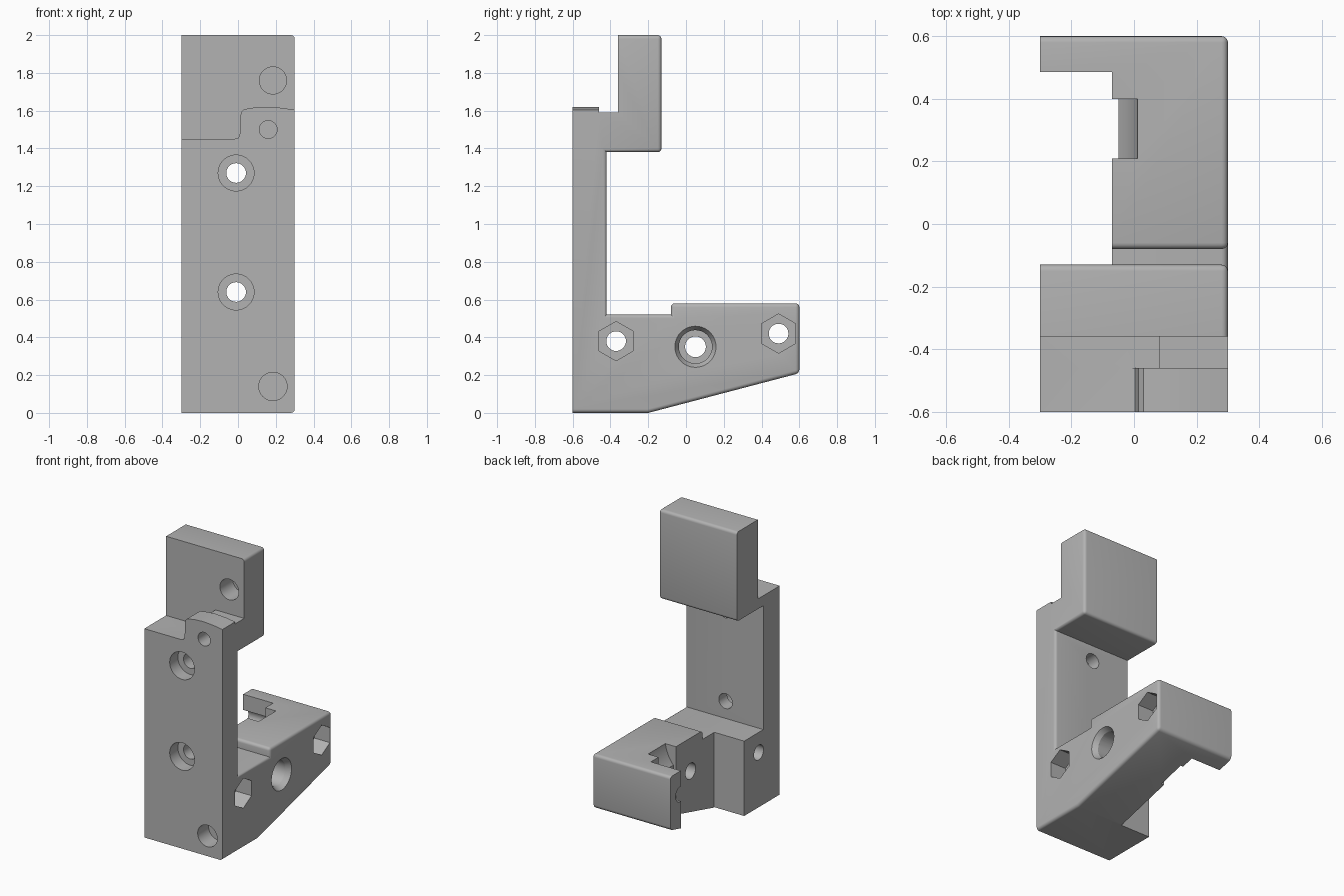
import bpy, bmesh, math
from mathutils import Matrix, Vector

if "Cube" in bpy.data.objects:
    bpy.data.objects.remove(bpy.data.objects["Cube"])

grey = bpy.data.materials.new("plain grey")
grey.use_nodes = True
grey.diffuse_color = (0.45, 0.45, 0.45, 1)
grey.node_tree.nodes["Principled BSDF"].inputs["Base Color"].default_value = grey.diffuse_color


def make(name, bm):
    bmesh.ops.recalc_face_normals(bm, faces=bm.faces)
    mesh = bpy.data.meshes.new(name)
    bm.to_mesh(mesh)
    bm.free()
    obj = bpy.data.objects.new(name, mesh)
    bpy.context.collection.objects.link(obj)
    mesh.materials.append(grey)
    return obj


def prism(points, axis, lo, hi):
    """Extrude a 2D outline along x (points are y, z) or y (points are x, z)."""
    bm = bmesh.new()
    place = (lambda p: (lo, p[0], p[1])) if axis == "x" else (lambda p: (p[0], lo, p[1]))
    face = bm.faces.new([bm.verts.new(place(p)) for p in points])
    top = bmesh.ops.extrude_face_region(bm, geom=[face])["geom"]
    step = Vector((hi - lo, 0, 0) if axis == "x" else (0, hi - lo, 0))
    bmesh.ops.translate(bm, vec=step, verts=[g for g in top if isinstance(g, bmesh.types.BMVert)])
    return bm


def ring(u, v, radius, sides):
    # first point at the top
    return [(u + radius * math.sin(2 * math.pi * i / sides),
             v + radius * math.cos(2 * math.pi * i / sides)) for i in range(sides)]


def cut(bm):
    cutter = make("cutter", bm)
    cutter.hide_render = True
    mod = body.modifiers.new("cut", "BOOLEAN")
    mod.operation = "DIFFERENCE"
    mod.solver = "EXACT"
    mod.object = cutter
    bpy.ops.object.modifier_apply(modifier=mod.name)
    bpy.data.objects.remove(cutter)


def box(x0, x1, y0, y1, z0, z1):
    return prism([(y0, z0), (y1, z0), (y1, z1), (y0, z1)], "x", x0, x1)


# Bracket body: side outline with rounded outer edges
outline = [(-.6, 0), (-.2, 0), (.6, .21), (.6, .58), (-.08, .58), (-.08, .52), (-.42, .52),
           (-.42, 1.38), (-.13, 1.38), (-.13, 2), (-.36, 2), (-.36, 1.59), (-.46, 1.59),
           (-.46, 1.64), (-.6, 1.64)]
bm = prism(outline, "x", -.3, .3)
round_corners = [outline[i] for i in (2, 3, 4, 8, 9)]
soft = []
for e in bm.edges:
    a, b = e.verts[0].co, e.verts[1].co
    if abs(a.x - b.x) > .1:
        if any(abs(a.y - y) + abs(a.z - z) < .001 for y, z in round_corners):
            soft.append(e)
    elif a.x > 0:
        mid = (a + b) / 2
        if mid.y > -.43 and (mid.z < 1.5 or mid.y > -.3) or mid.z < .01:
            soft.append(e)
bmesh.ops.bevel(bm, geom=soft, offset=.02, segments=4, profile=.5, affect="EDGES")
body = make("bracket_body", bm)
bpy.context.view_layer.objects.active = body
body.select_set(True)

# Stepped, gently arched top of the pillar
arch = [(-.4, 1.45), (-.02, 1.45), (.003, 1.457), (.01, 1.48), (.015, 1.59), (.03, 1.607),
        (.09, 1.617), (.15, 1.62), (.23, 1.615), (.31, 1.603), (.31, 1.8), (-.4, 1.8)]
cut(prism(arch, "y", -.7, -.36))
cut(box(-.4, .08, -.46, -.36, 1.45, 1.8))

# Open recess behind the pillar, leaving the end lip
cut(box(-.4, -.07, -.21, .485, -.1, 1))

# Saddle notch in the arm
cut(box(-.4, -.05, .21, .4, -.1, 1))
cut(prism(ring(-.25, .62, .265, 64), "y", .21, .4))

# Counterbored screw holes through the pillar
for z in (1.27, .64):
    cut(prism(ring(-.01, z, .095, 40), "y", -.7, -.51))
    cut(prism(ring(-.01, z, .052, 32), "y", -.7, -.3))

# Blind holes in the front
for x, z, radius, y0, y1 in ((.185, 1.76, .072, -.5, -.22), (.16, 1.5, .047, -.7, -.35),
                             (.185, .14, .075, -.7, -.48)):
    cut(prism(ring(x, z, radius, 40), "y", y0, y1))

# Hexagonal nut pockets with bolt holes across the arm
for y, z in ((-.37, .38), (.49, .42)):
    cut(prism(ring(y, z, .104, 6), "x", .18, .4))
    cut(prism(ring(y, z, .052, 32), "x", -.4, .4))

# Stepped, countersunk cross hole
cut(prism(ring(.05, .35, .055, 40), "x", -.4, .4))
cut(prism(ring(.05, .35, .088, 40), "x", .14, .4))
bm = bmesh.new()
bmesh.ops.create_cone(bm, cap_ends=True, segments=40, radius1=.088, radius2=.112, depth=.04,
                      matrix=Matrix.Translation((.285, .05, .35)) @ Matrix.Rotation(math.pi / 2, 4, "Y"))
cut(bm)

bpy.ops.object.shade_smooth_by_angle(angle=math.radians(30))
